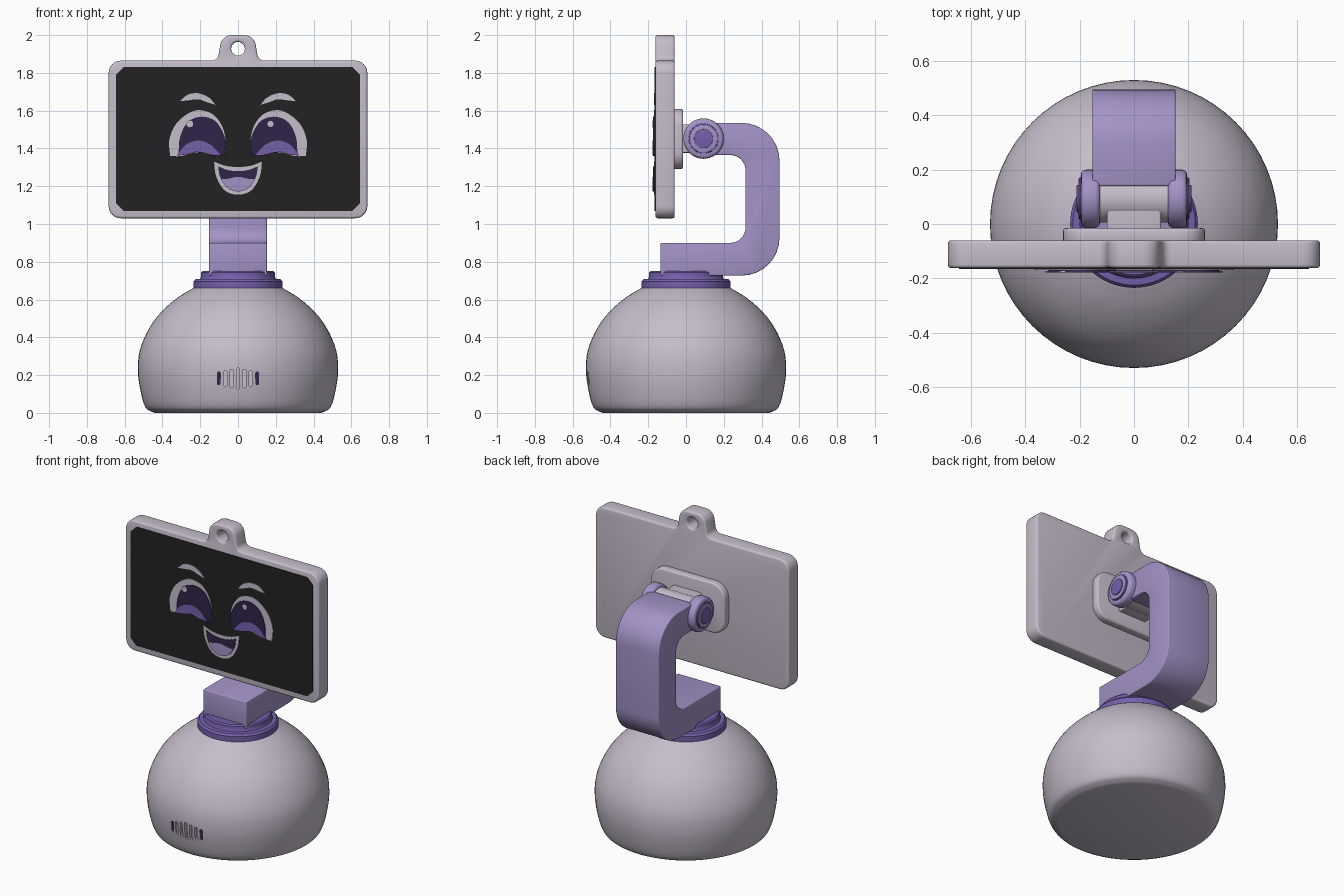
import bpy, bmesh, math
from mathutils import Vector

if "Cube" in bpy.data.objects:
    bpy.data.objects.remove(bpy.data.objects["Cube"], do_unlink=True)


def material(name, rgb):
    m = bpy.data.materials.new(name)
    m.use_nodes = True
    m.diffuse_color = (*rgb, 1)
    m.node_tree.nodes["Principled BSDF"].inputs["Base Color"].default_value = (*rgb, 1)
    return m


GREY = material("pale_grey", (0.56, 0.51, 0.60))
LAVENDER = material("lavender", (0.37, 0.29, 0.57))
PURPLE = material("purple", (0.18, 0.115, 0.41))
DEEP = material("deep_purple", (0.03, 0.018, 0.065))
BLACK = material("screen_black", (0.016, 0.016, 0.016))


def rounded(corners, steps=6):
    """Polygon of (u, v, radius) corners with the corners rounded."""
    out = []
    for i, (u, v, r) in enumerate(corners):
        p = Vector((u, v))
        if r == 0:
            out.append(p)
            continue
        a = (Vector(corners[i - 1][:2]) - p).normalized()
        b = (Vector(corners[(i + 1) % len(corners)][:2]) - p).normalized()
        half = a.angle(b) / 2
        centre = p + (a + b).normalized() * r / math.sin(half)
        start, end = p + a * r / math.tan(half), p + b * r / math.tan(half)
        sweep = (start - centre).angle_signed(end - centre)
        first = math.atan2(start.y - centre.y, start.x - centre.x)
        for k in range(steps + 1):
            t = first - sweep * k / steps
            out.append(centre + r * Vector((math.cos(t), math.sin(t))))
    return out


def box(u0, u1, v0, v1, r):
    return rounded([(u0, v0, r), (u1, v0, r), (u1, v1, r), (u0, v1, r)])


def smooth(points, steps=6):
    """Open smooth curve through a few points."""
    p = [Vector(q) for q in points]
    p = [2 * p[0] - p[1]] + p + [2 * p[-1] - p[-2]]
    out = []
    for a, b, c, d in zip(p, p[1:], p[2:], p[3:]):
        for k in range(steps):
            t = k / steps
            out.append(0.5 * (2 * b + (c - a) * t + (2 * a - 5 * b + 4 * c - d) * t * t
                              + (3 * b - a - 3 * c + d) * t ** 3))
    return out + [p[-2]]


def shape(top, bottom):
    """Closed outline from two smooth edges that meet in corners."""
    return smooth(top) + smooth(bottom)[1:-1]


def mirror(points):
    return [(-u, v) for u, v in points]


def symmetric(half):
    """Complete an edge that runs from the side to the middle."""
    return half + mirror(half[-2::-1])


def finish(ob, mat, bevel=0, cutter=None):
    if mat:
        ob.data.materials.append(mat)
    if cutter:
        mod = ob.modifiers.new("cut", "BOOLEAN")
        mod.object = cutter
    if bevel:
        mod = ob.modifiers.new("bevel", "BEVEL")
        mod.width, mod.segments, mod.limit_method = bevel, 3, "ANGLE"
        mod.angle_limit = math.radians(35)
    bpy.ops.object.select_all(action="DESELECT")
    bpy.context.view_layer.objects.active = ob
    ob.select_set(True)
    bpy.ops.object.convert(target="MESH")
    bpy.ops.object.shade_smooth_by_angle(angle=math.radians(35))
    return ob


def new_object(name, bm):
    bmesh.ops.recalc_face_normals(bm, faces=bm.faces)
    mesh = bpy.data.meshes.new(name)
    bm.to_mesh(mesh)
    bm.free()
    ob = bpy.data.objects.new(name, mesh)
    bpy.context.collection.objects.link(ob)
    return ob


def prism(name, outlines, axis, a, b, mat, bevel=0, cutter=None):
    """Extrude outlines along x (outline in y, z) or y (outline in x, z)."""
    bm = bmesh.new()
    depth = Vector((b - a, 0, 0)) if axis == "x" else Vector((0, b - a, 0))
    for outline in outlines:
        verts = [bm.verts.new((a, u, v) if axis == "x" else (u, a, v)) for u, v in outline]
        face = bm.faces.new(verts)
        ext = bmesh.ops.extrude_face_region(bm, geom=[face], use_keep_orig=True)
        moved = [g for g in ext["geom"] if isinstance(g, bmesh.types.BMVert)]
        bmesh.ops.translate(bm, verts=moved, vec=depth)
    return finish(new_object(name, bm), mat, bevel, cutter)


def lathe(name, profile, mat, cutter=None):
    bm = bmesh.new()
    verts = [bm.verts.new((r, 0, z)) for r, z in profile]
    edges = [bm.edges.new(pair) for pair in zip(verts, verts[1:])]
    bmesh.ops.spin(bm, geom=verts + edges, cent=(0, 0, 0), axis=(0, 0, 1),
                   angle=math.tau, steps=64)
    bmesh.ops.remove_doubles(bm, verts=bm.verts, dist=1e-4)
    return finish(new_object(name, bm), mat, 0, cutter)


def circle(u, v, r, n=40):
    return [(u + r * math.cos(math.tau * k / n), v + r * math.sin(math.tau * k / n))
            for k in range(n)]


def remove(ob):
    bpy.data.objects.remove(ob, do_unlink=True)


# Domed base with speaker slots
slots = []
for i in range(-3, 4):
    h = 0.056 - 0.007 * abs(i)
    slots.append(box(i * 0.034 - 0.009, i * 0.034 + 0.009, 0.182 - h, 0.182 + h, 0.0085))
slot_cutter = prism("slot_cutter", slots, "y", -0.6, -0.505, None)
slot_cutter.hide_render = True
dome = smooth([(0.455, 0.005), (0.49, 0.03), (0.515, 0.11), (0.53, 0.22), (0.52, 0.33),
               (0.475, 0.44), (0.41, 0.53), (0.32, 0.61), (0.22, 0.67)], 4)
lathe("base", [(0, 0), (0.44, 0)] + dome + [(0, 0.68)], GREY, slot_cutter)
remove(slot_cutter)
prism("slot_backs", [slots[0], slots[-1]], "y", -0.51, -0.504, DEEP)

# Stepped turning collar
lathe("collar", [(0, 0.65), (0.225, 0.65), (0.235, 0.66), (0.235, 0.695), (0.225, 0.708),
                 (0.2, 0.71), (0.195, 0.72), (0.195, 0.742), (0.187, 0.75), (0, 0.75)], PURPLE)

# C-shaped arm
arm = rounded([(-0.135, 0.727, 0), (0.495, 0.727, 0.2), (0.495, 1.535, 0.2), (0.14, 1.535, 0),
               (0.14, 1.365, 0), (0.315, 1.365, 0.08), (0.315, 0.9, 0.08), (-0.135, 0.9, 0)], 8)
prism("arm", [arm], "x", -0.153, 0.153, LAVENDER, 0.006)

# Hinge: knuckles with stepped caps on both sides, barrel and neck between
HY, HZ = 0.093, 1.452
for side, s in (("left", 1), ("right", -1)):
    prism(side + "_knuckle", [circle(HY, HZ, 0.107)], "x", s * 0.125, s * 0.195, LAVENDER, 0.018)
    for part, r, x, mat in (("cap_rim", 0.08, 0.2, PURPLE), ("cap_ring", 0.074, 0.205, LAVENDER),
                            ("cap_centre", 0.05, 0.211, PURPLE)):
        prism(f"{side}_{part}", [circle(HY, HZ, r)], "x", s * 0.18, s * x, mat, 0.002)
prism("hinge_barrel", [circle(HY, HZ, 0.088)], "x", -0.126, 0.126, GREY)
prism("hinge_neck", [box(-0.03, HY, HZ - 0.075, HZ + 0.075, 0.01)], "x", -0.1, 0.1, GREY, 0.008)
prism("mount_plate", [box(-0.262, 0.262, 1.29, 1.61, 0.09)], "y", -0.07, -0.015, GREY, 0.012)

# Screen case with hanging tab
hole = prism("hole_cutter", [circle(0, 1.928, 0.036)], "y", -0.3, 0.1, None)
hole.hide_render = True
half = [(0.685, 1.03, 0.065), (0.685, 1.865, 0.065), (0.108, 1.865, 0.035), (0.085, 2.0, 0.06)]
case = rounded(half + [(-u, v, r) for u, v, r in reversed(half)])
prism("screen_case", [case], "y", -0.162, -0.06, GREY, 0.012, hole)
remove(hole)
c = 0.04
prism("screen", [rounded([(s * u, v, 0) for s, u, v in (
    (-1, 0.645 - c, 1.07), (1, 0.645 - c, 1.07), (1, 0.645, 1.07 + c), (1, 0.645, 1.83 - c),
    (1, 0.645 - c, 1.83), (-1, 0.645 - c, 1.83), (-1, 0.645, 1.83 - c), (-1, 0.645, 1.07 + c))])],
    "y", -0.166, -0.158, BLACK)


# Face plates in thin layers on the screen
def plate(name, outlines, layer, mat):
    front = -0.166 - 0.004 * layer
    prism(name, outlines, "y", front, front + 0.0045, mat)


def pair(name, outline, layer, mat):
    plate("left_" + name, [outline], layer, mat)
    plate("right_" + name, [mirror(outline)], layer, mat)


pair("brow", shape([(0.118, 1.63), (0.155, 1.67), (0.21, 1.692), (0.265, 1.685), (0.308, 1.65)],
                   [(0.308, 1.65), (0.26, 1.655), (0.21, 1.66), (0.165, 1.645), (0.118, 1.63)]),
     1, GREY)
pair("eye_white", shape([(0.36, 1.36), (0.363, 1.45), (0.32, 1.54), (0.23, 1.6), (0.14, 1.585),
                         (0.085, 1.52), (0.066, 1.44), (0.072, 1.365)],
                        [(0.072, 1.365), (0.12, 1.362), (0.21, 1.38), (0.3, 1.36), (0.36, 1.36)]),
     1, GREY)
pair("pupil", shape([(0.315, 1.37), (0.307, 1.46), (0.265, 1.54), (0.19, 1.568), (0.115, 1.54),
                     (0.068, 1.45), (0.072, 1.365)],
                    [(0.072, 1.365), (0.12, 1.362), (0.21, 1.38), (0.315, 1.37)]), 2, DEEP)
pair("lower_iris", shape([(0.325, 1.362), (0.275, 1.42), (0.21, 1.442), (0.145, 1.42),
                          (0.09, 1.362)],
                         [(0.09, 1.362), (0.15, 1.368), (0.21, 1.382), (0.27, 1.368),
                          (0.325, 1.362)]), 3, PURPLE)
plate("eye_glints", [circle(-0.255, 1.53, 0.018, 16), circle(0.172, 1.53, 0.016, 16)], 3, GREY)

plate("mouth_rim", [shape(symmetric([(-0.127, 1.33), (-0.065, 1.308), (0, 1.302)]),
                          symmetric([(0.127, 1.33), (0.115, 1.25), (0.07, 1.178), (0, 1.155)]))],
      1, GREY)
plate("mouth_inside", [shape(symmetric([(-0.105, 1.305), (-0.055, 1.286), (0, 1.28)]),
                             symmetric([(0.105, 1.305), (0.095, 1.25), (0.058, 1.193),
                                        (0, 1.173)]))], 2, DEEP)
plate("tongue", [shape(symmetric([(-0.09, 1.238), (-0.05, 1.24), (0, 1.25)]),
                       symmetric([(0.09, 1.238), (0.055, 1.191), (0, 1.172)]))], 3, LAVENDER)
